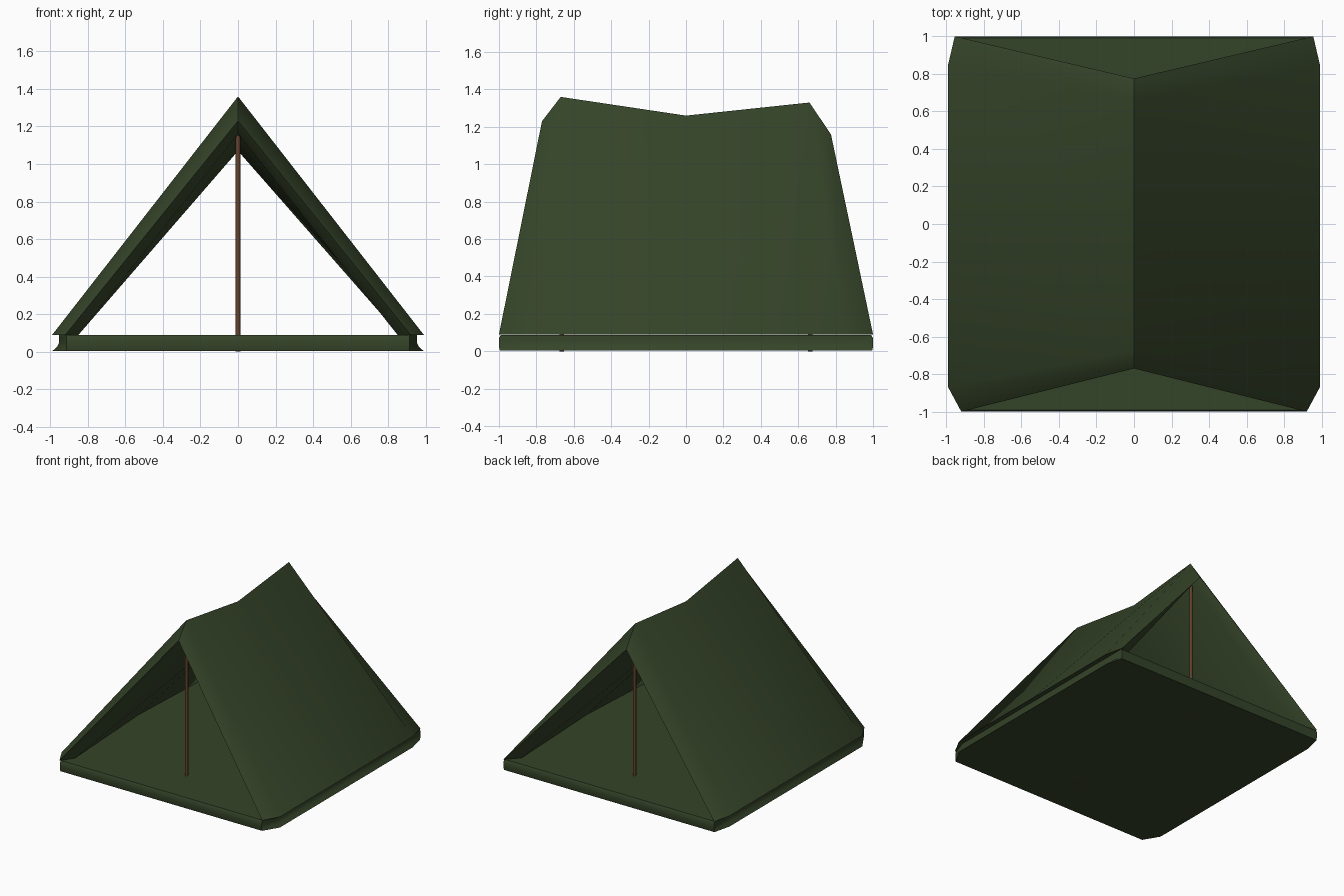
import bpy, bmesh, math

if "Cube" in bpy.data.objects:
    bpy.data.objects.remove(bpy.data.objects["Cube"])


def material(name, color):
    m = bpy.data.materials.new(name)
    m.diffuse_color = (*color, 1)
    m.use_nodes = True
    m.node_tree.nodes["Principled BSDF"].inputs["Base Color"].default_value = m.diffuse_color
    return m


green = material("olive_canvas", (0.036, 0.058, 0.022))
brown = material("brown_wood", (0.13, 0.055, 0.025))


def finish(bm, name, mat, angle):
    bmesh.ops.recalc_face_normals(bm, faces=bm.faces)
    me = bpy.data.meshes.new(name)
    bm.to_mesh(me)
    bm.free()
    me.materials.append(mat)
    ob = bpy.data.objects.new(name, me)
    bpy.context.collection.objects.link(ob)
    bpy.ops.object.select_all(action='DESELECT')
    ob.select_set(True)
    bpy.context.view_layer.objects.active = ob
    bpy.ops.object.shade_smooth_by_angle(angle=math.radians(angle))
    return ob


# Canopy: loop of A-shaped arches (foot x, foot y, apex y, apex z), outside then inside
arches = [
    (0.92, -1.00, -0.77, 1.23),   # front rim
    (0.99, -0.87, -0.67, 1.36),   # front ridge peak
    (0.99, 0.00, 0.00, 1.26),     # sagging middle
    (0.99, 0.85, 0.66, 1.33),     # back ridge peak
    (0.955, 1.00, 0.775, 1.16),   # back rim
    (0.86, 0.90, 0.69, 1.14),     # back hem inside
    (0.90, 0.00, 0.00, 1.07),     # middle inside
    (0.85, -0.90, -0.70, 1.16),   # front hem inside
]
bm = bmesh.new()
rings = [[bm.verts.new(p) for p in ((x, y, 0.09), (0, ya, za), (-x, y, 0.09))]
         for x, y, ya, za in arches]
for i, a in enumerate(rings):
    b = rings[(i + 1) % len(rings)]
    for k in (0, 1):
        bm.faces.new((a[k], a[k + 1], b[k + 1], b[k]))
for k in (0, 2):
    bm.faces.new([r[k] for r in rings])
finish(bm, "tent_canopy", green, 45)

# Floor pad: stacked outlines with clipped corners and pinched sides
bm = bmesh.new()
layers = []
for z, side, end in ((0.003, 0.99, 0.995), (0.025, 0.965, 1.0), (0.045, 0.955, 1.0),
                     (0.07, 0.955, 1.0), (0.088, 0.955, 0.99)):
    half = [(0.915, -end), (side, -0.87), (side, 0.85), (0.955, end)]
    outline = half + [(-x, y) for x, y in reversed(half)]
    layers.append([bm.verts.new((x, y, z)) for x, y in outline])
for a, b in zip(layers, layers[1:]):
    for i in range(8):
        j = (i + 1) % 8
        bm.faces.new((a[i], a[j], b[j], b[i]))
bm.faces.new(layers[0])
bm.faces.new(layers[-1])
finish(bm, "tent_floor", green, 60)

# Upright poles, front and back
for name, y, top in (("front_pole", -0.665, 1.22), ("back_pole", 0.665, 1.2)):
    bm = bmesh.new()
    bmesh.ops.create_cone(bm, cap_ends=True, segments=8, radius1=0.012,
                          radius2=0.012, depth=top)
    bmesh.ops.translate(bm, verts=bm.verts, vec=(0, y, top / 2))
    finish(bm, name, brown, 50)
